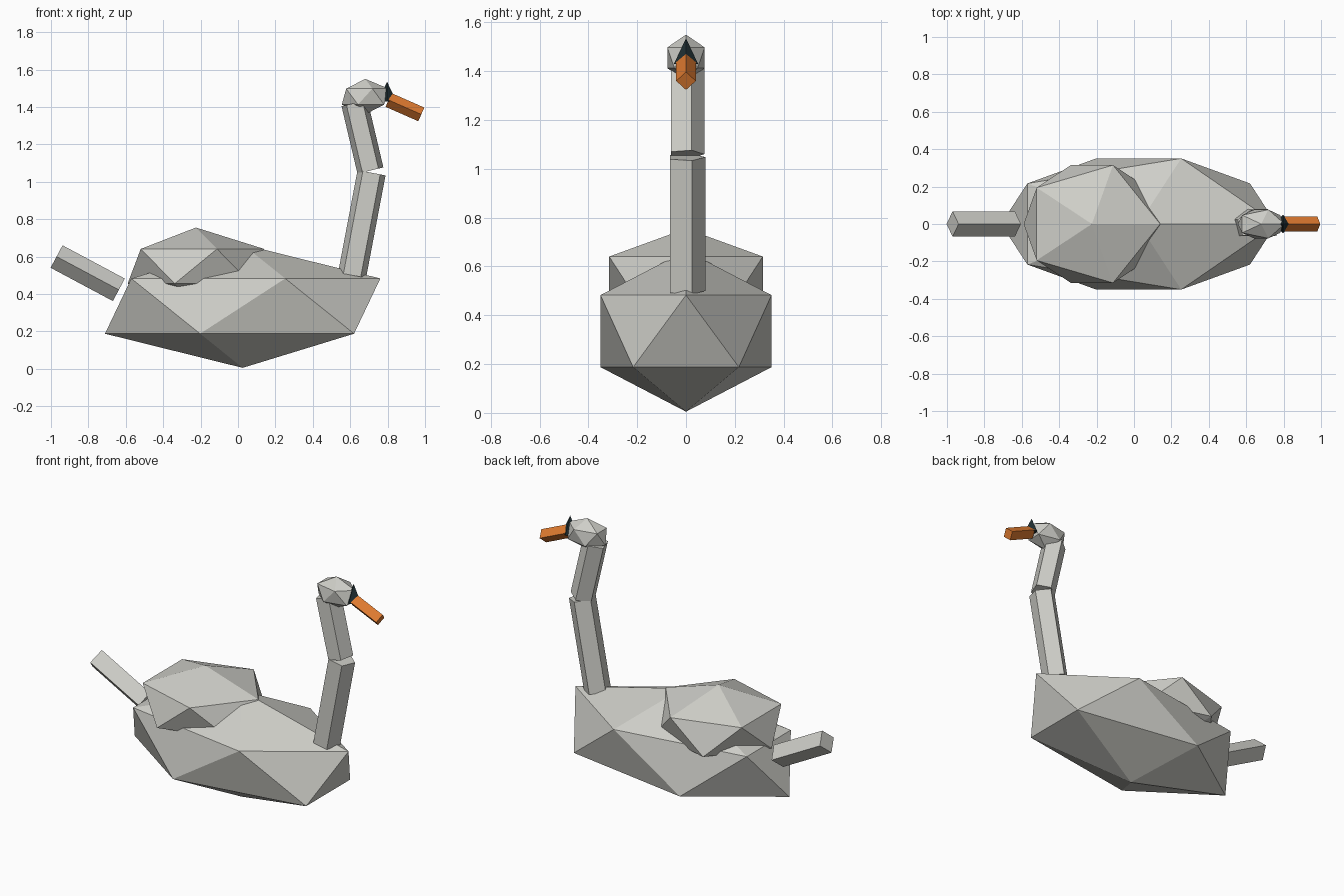
import bpy
import math
from mathutils import Vector

if "Cube" in bpy.data.objects:
    bpy.data.objects.remove(bpy.data.objects["Cube"], do_unlink=True)


def make_material(name, rgb):
    mat = bpy.data.materials.new(name)
    mat.use_nodes = True
    color = (*rgb, 1.0)
    mat.diffuse_color = color
    mat.node_tree.nodes["Principled BSDF"].inputs["Base Color"].default_value = color
    return mat


feather = make_material("feather_white", (0.62, 0.62, 0.58))
orange = make_material("bill_orange", (0.75, 0.20, 0.03))
black = make_material("bill_knob_black", (0.014, 0.028, 0.032))


def finish(name, mat):
    obj = bpy.context.object
    obj.name = name
    obj.data.name = name
    obj.data.materials.append(mat)
    return obj


def faceted_ball(name, center, size, mat):
    """Twenty-sided ball stretched to the given half sizes."""
    bpy.ops.mesh.primitive_ico_sphere_add(subdivisions=1, radius=1, location=center)
    bpy.context.object.scale = size
    bpy.ops.object.transform_apply(location=False, rotation=False, scale=True)
    return finish(name, mat)


def prism(name, start, end, radius, sides, mat):
    """Straight prism between two points in the middle plane."""
    a, b = Vector(start), Vector(end)
    axis = b - a
    bpy.ops.mesh.primitive_cylinder_add(
        vertices=sides, radius=radius, depth=axis.length,
        location=(a + b) / 2, rotation=(0, math.atan2(axis.x, axis.z), 0))
    return finish(name, mat)


# Body, folded wings and head
faceted_ball("body", (0.025, 0, 0.335), (0.823, 0.412, 0.33), feather)
faceted_ball("folded_wings", (-0.225, 0, 0.548), (0.408, 0.37, 0.207), feather)
faceted_ball("head", (0.68, 0, 1.455), (0.14, 0.09, 0.095), feather)

# Two-piece neck and raised tail
prism("lower_neck", (0.61, 0, 0.50), (0.714, 0, 1.048), 0.08, 5, feather)
prism("upper_neck", (0.708, 0, 1.06), (0.623, 0, 1.42), 0.075, 5, feather)
prism("tail", (-0.637, 0, 0.422), (-0.97, 0, 0.60), 0.068, 4, feather)

# Bill and the pointed knob above it
prism("bill", (0.805, 0, 1.437), (0.98, 0, 1.36), 0.04, 4, orange)
bpy.ops.mesh.primitive_cone_add(vertices=4, radius1=0.05, radius2=0, depth=0.105,
                                location=(0.797, 0, 1.482))
finish("bill_knob", black)
